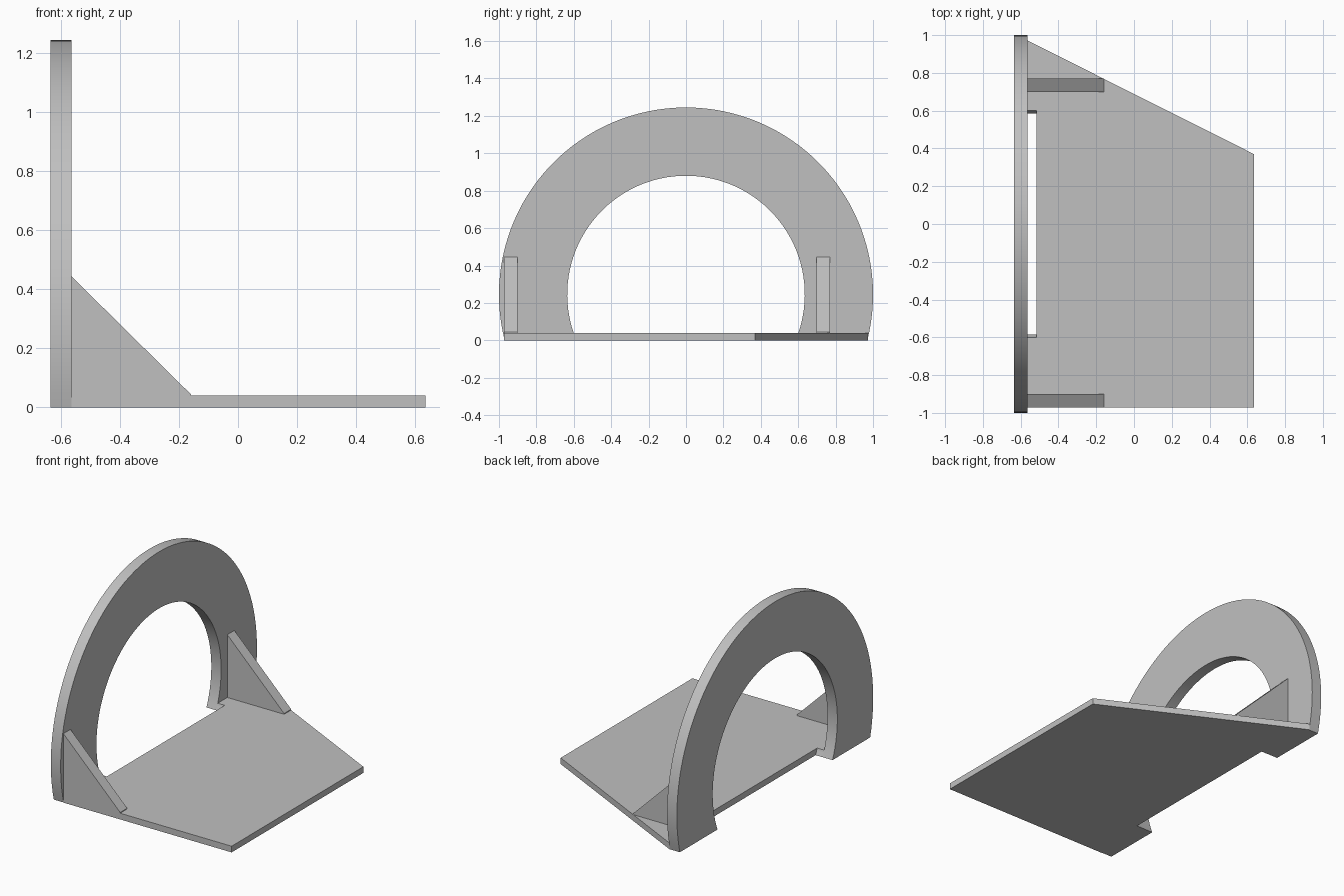
import bpy, bmesh
from math import asin, pi, cos, sin, radians
from mathutils import Vector

cube = bpy.data.objects.get("Cube")
if cube:
    bpy.data.objects.remove(cube, do_unlink=True)

GREY = (0.53, 0.53, 0.53, 1)
mat = bpy.data.materials.new("plain grey")
mat.use_nodes = True
mat.diffuse_color = GREY
mat.node_tree.nodes["Principled BSDF"].inputs["Base Color"].default_value = GREY

PLATE_T = 0.04          # base plate thickness
ARCH_Z = 0.245          # height of the arch centre
R_OUT, R_IN = 1.0, 0.635
X_BACK, X_FACE, X_END = -0.635, -0.565, 0.635


def prism(name, points, direction):
    """Extrude a closed planar outline along a vector."""
    bm = bmesh.new()
    face = bm.faces.new([bm.verts.new(p) for p in points])
    grown = bmesh.ops.extrude_face_region(bm, geom=[face], use_keep_orig=True)
    verts = [g for g in grown["geom"] if isinstance(g, bmesh.types.BMVert)]
    bmesh.ops.translate(bm, verts=verts, vec=Vector(direction))
    bmesh.ops.recalc_face_normals(bm, faces=bm.faces)
    mesh = bpy.data.meshes.new(name)
    bm.to_mesh(mesh)
    bm.free()
    mesh.materials.append(mat)
    obj = bpy.data.objects.new(name, mesh)
    bpy.context.collection.objects.link(obj)
    return obj


def arc(x, radius, start, end, steps=72):
    """Points on a circle about the arch centre, in the plane at x."""
    angles = [start + (end - start) * i / steps for i in range(steps + 1)]
    return [(x, radius * cos(a), ARCH_Z + radius * sin(a)) for a in angles]


def smooth(obj):
    bpy.ops.object.select_all(action="DESELECT")
    obj.select_set(True)
    bpy.context.view_layer.objects.active = obj
    bpy.ops.object.shade_smooth_by_angle(angle=radians(30))


# Upright arch, cut off flat at the ground
a_out, a_in = asin(ARCH_Z / R_OUT), asin(ARCH_Z / R_IN)
outline = arc(X_BACK, R_OUT, -a_out, pi + a_out) + arc(X_BACK, R_IN, pi + a_in, -a_in)
arch = prism("arch", outline, (X_FACE - X_BACK, 0, 0))
smooth(arch)

# Base plate with one slanted side
plate = prism("base_plate", [(X_FACE, -0.972, 0), (X_END, -0.972, 0),
                             (X_END, 0.37, 0), (X_FACE, 0.972, 0)], (0, 0, PLATE_T))

# Shallow slot continuing the arch opening into the plate
cutter = prism("slot_cutter", arc(X_BACK, R_IN, 0, 2 * pi)[:-1], (0.12, 0, 0))
cutter.hide_render = True
cut = plate.modifiers.new("slot", "BOOLEAN")
cut.operation, cut.solver, cut.object = "DIFFERENCE", "EXACT", cutter
bpy.context.view_layer.objects.active = plate
bpy.ops.object.modifier_apply(modifier=cut.name)
bpy.data.objects.remove(cutter, do_unlink=True)

# Triangular braces between plate and arch
for name, y in (("front_brace", -0.972), ("rear_brace", 0.698)):
    prism(name, [(X_FACE, y, PLATE_T), (-0.16, y, PLATE_T), (-0.16, y, 0.045),
                 (X_FACE, y, 0.445)], (0, 0.072, 0))
